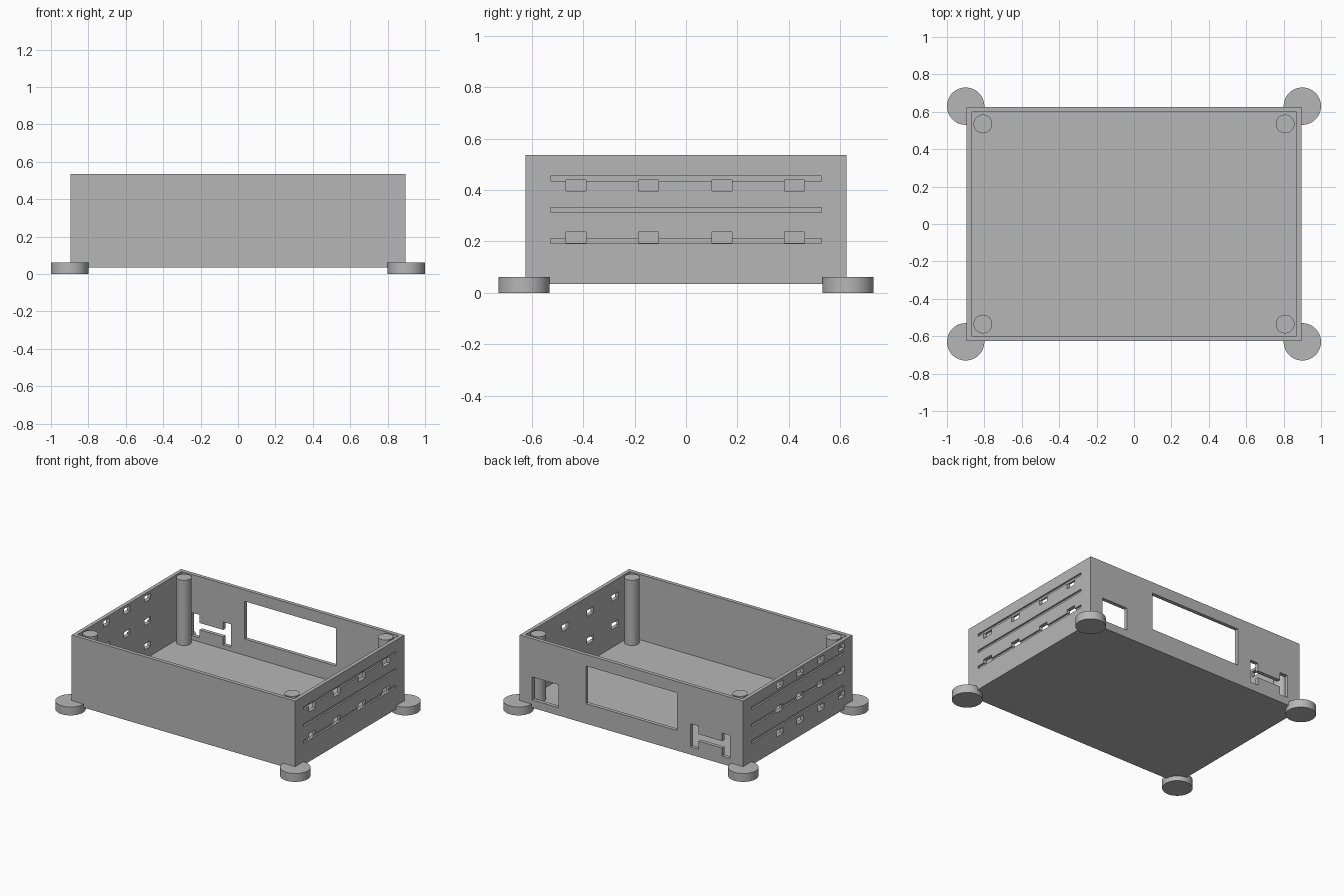
import bpy
import bmesh
from mathutils import Matrix, Vector

cube = bpy.data.objects.get("Cube")
if cube:
    bpy.data.objects.remove(cube, do_unlink=True)

grey = bpy.data.materials.new("plain grey")
grey.use_nodes = True
grey.diffuse_color = (0.47, 0.47, 0.47, 1)
grey.node_tree.nodes["Principled BSDF"].inputs["Base Color"].default_value = (0.47, 0.47, 0.47, 1)

# Main dimensions
HX, HY = 0.895, 0.625
BOTTOM, TOP = 0.035, 0.535
WALL = 0.027
RECESS = 0.012
OVER = 0.02


def boxes_object(name, boxes):
    """One object from boxes given as (x0, x1, y0, y1, z0, z1)."""
    bm = bmesh.new()
    for x0, x1, y0, y1, z0, z1 in boxes:
        centre = Vector((x0 + x1, y0 + y1, z0 + z1)) / 2
        size = Matrix.Diagonal((x1 - x0, y1 - y0, z1 - z0, 1))
        bmesh.ops.create_cube(bm, size=1, matrix=Matrix.Translation(centre) @ size)
    mesh = bpy.data.meshes.new(name)
    bm.to_mesh(mesh)
    bm.free()
    mesh.materials.append(grey)
    obj = bpy.data.objects.new(name, mesh)
    bpy.context.collection.objects.link(obj)
    return obj


def cut(target, boxes):
    """Cut boxes out of the target and discard the cutter."""
    cutter = boxes_object("cutter", boxes)
    cutter.hide_render = True
    mod = target.modifiers.new("cut", "BOOLEAN")
    mod.operation = "DIFFERENCE"
    mod.solver = "EXACT"
    mod.object = cutter
    bpy.context.view_layer.objects.active = target
    bpy.ops.object.modifier_apply(modifier=mod.name)
    bpy.data.objects.remove(cutter, do_unlink=True)


def cylinder(name, x, y, radius, z0, z1):
    bpy.ops.mesh.primitive_cylinder_add(vertices=48, radius=radius, depth=z1 - z0,
                                        location=(x, y, (z0 + z1) / 2))
    obj = bpy.context.object
    obj.name = name
    obj.data.materials.append(grey)
    bpy.ops.object.shade_smooth_by_angle()


# Open tray
case = boxes_object("open_case", [(-HX, HX, -HY, HY, BOTTOM, TOP)])
IX, IY = HX - WALL, HY - WALL
cut(case, [(-IX, IX, -IY, IY, BOTTOM + WALL, TOP + OVER)])

# Shallow grooves along both sides, and the crossbar of the rear socket opening
grooves = []
for z in (0.202, 0.322, 0.445):
    for x0, x1 in ((HX - RECESS, HX + OVER), (-HX - OVER, RECESS - HX)):
        grooves.append((x0, x1, -0.527, 0.527, z - 0.01, z + 0.01))
BACK = (IY - OVER, HY + OVER)
grooves.append((-0.74, -0.52, *BACK, 0.15, 0.2))
cut(case, grooves)

# Vent windows through the sides and the openings in the rear wall
windows = []
for y in (-0.428, -0.145, 0.14, 0.422):
    for z in (0.215, 0.417):
        windows.append((IX - OVER, HX + OVER, y - 0.039, y + 0.039, z - 0.022, z + 0.022))
for y in (-0.5, -0.265, -0.03, 0.205):
    for z in (0.15, 0.325, 0.495):
        windows.append((-HX - OVER, OVER - IX, y - 0.036, y + 0.036, z - 0.021, z + 0.021))
windows += [(-0.365, 0.365, *BACK, 0.18, 0.453),
            (0.585, 0.795, *BACK, 0.092, 0.258),
            (-0.537, -0.473, *BACK, 0.092, 0.258),
            (-0.79, -0.727, *BACK, 0.092, 0.258)]
cut(case, windows)

# Round feet under the corners and screw posts inside them
for sx, side in ((-1, "right"), (1, "left")):
    for sy, end in ((-1, "front"), (1, "back")):
        cylinder(f"{end}_{side}_foot", sx * 0.9, sy * 0.63, 0.1, 0, 0.0605)
        cylinder(f"{end}_{side}_post", sx * 0.808, sy * 0.535, 0.05, 0.05, 0.534)
